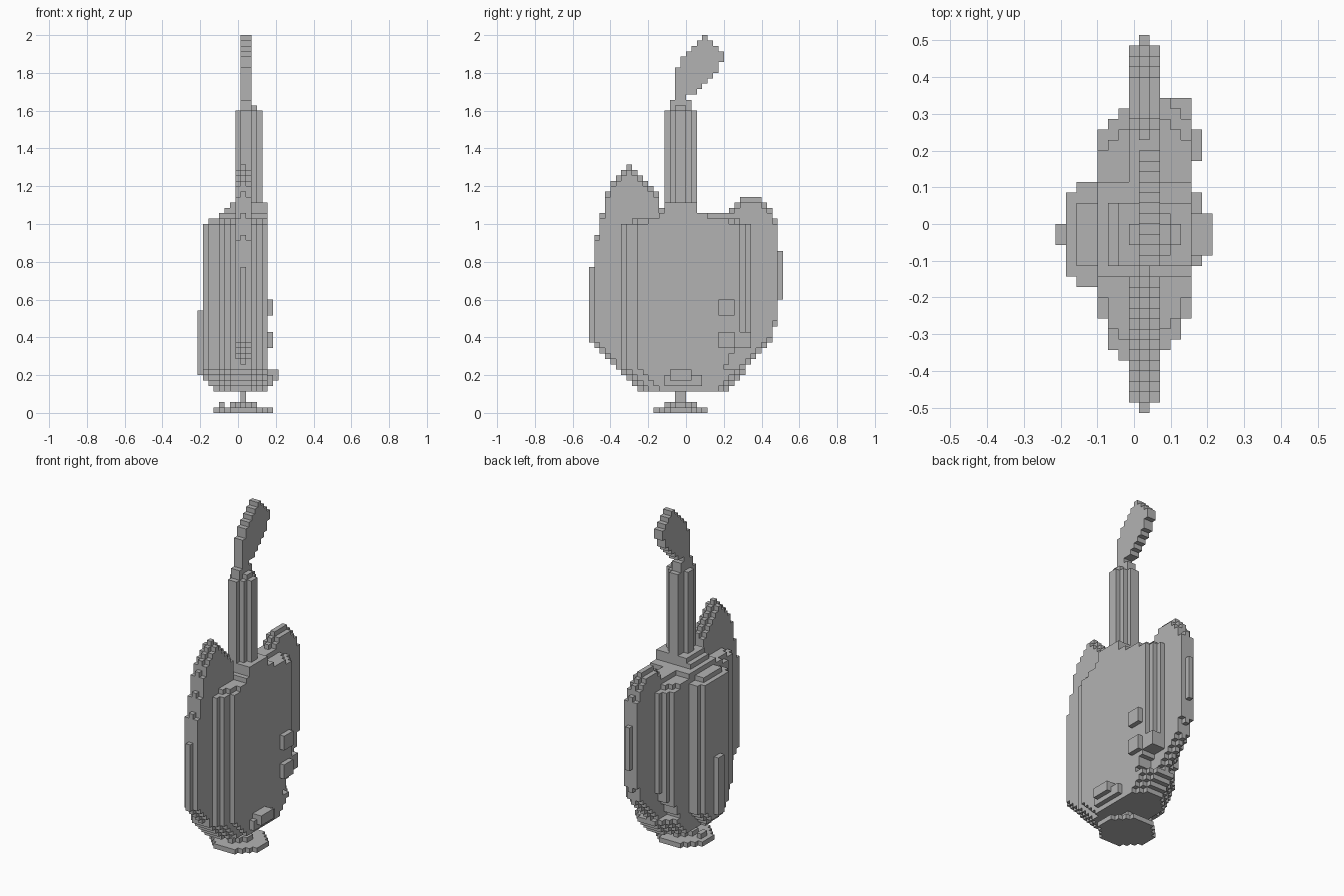
import bpy, bmesh
from mathutils import Vector

cube = bpy.data.objects.get("Cube")
if cube:
    bpy.data.objects.remove(cube, do_unlink=True)

V = 2 / 70                       # size of one block
ORIGIN = Vector((7.5, 18, 0))    # grid point under the model's centre

grey = bpy.data.materials.new("plain_grey")
grey.use_nodes = True
colour = (0.45, 0.45, 0.45, 1)
grey.diffuse_color = colour
grey.node_tree.nodes["Principled BSDF"].inputs["Base Color"].default_value = colour

AXES = [Vector((1, 0, 0)), Vector((0, 1, 0)), Vector((0, 0, 1))]


def blocks(name, boxes):
    """Outer shell of a union of grid boxes (x0, x1, y0, y1, z0, z1)."""
    cells = {(x, y, z) for a, b, c, d, e, f in boxes
             for x in range(a, b) for y in range(c, d) for z in range(e, f)}
    bm = bmesh.new()
    for cell in sorted(cells):
        centre = Vector(cell) + Vector((0.5, 0.5, 0.5))
        for n in range(3):
            for side in (1, -1):
                normal = AXES[n] * side
                if tuple(int(v) for v in Vector(cell) + normal) in cells:
                    continue
                u, w = AXES[(n + 1) % 3] / 2, AXES[(n + 2) % 3] * side / 2
                mid = centre + normal / 2
                corners = (mid - u - w, mid + u - w, mid + u + w, mid - u + w)
                bm.faces.new([bm.verts.new((p - ORIGIN) * V) for p in corners])
    bmesh.ops.remove_doubles(bm, verts=bm.verts, dist=V / 20)
    mesh = bpy.data.meshes.new(name)
    bm.to_mesh(mesh)
    bm.free()
    mesh.materials.append(grey)
    obj = bpy.data.objects.new(name, mesh)
    bpy.context.collection.objects.link(obj)
    return obj


def disc(x0, x1, y0, y1, z0, z1, cuts):
    """Stepped octagon: each cut trims x on the next row in from both ends."""
    boxes = [(x0, x1, y0 + len(cuts), y1 - len(cuts), z0, z1)]
    for i, c in enumerate(cuts):
        for y in (y0 + i, y1 - i - 1):
            boxes.append((x0 + c, x1 - c, y, y + 1, z0, z1))
    return boxes


# Foot and stem
blocks("foot", disc(3, 14, 12, 22, 0, 1, [3, 2, 1]))
blocks("foot_collar", disc(6, 11, 14, 20, 1, 2, [2, 1]) + [(4, 5, 16, 18, 1, 2)])
blocks("stem", [(8, 9, 16, 18, 2, 4)])

# Body: plan as (y0, y1, x0, x1), drawn in towards the bottom and top
PLAN = [(5, 6, 6, 10), (6, 7, 5, 11), (7, 9, 5, 12), (9, 12, 4, 13),
        (12, 13, 2, 13), (13, 21, 1, 13), (21, 22, 2, 13), (22, 27, 4, 13),
        (27, 28, 5, 13), (28, 29, 6, 12), (29, 30, 7, 11)]
span = {y: (a, b) for y0, y1, a, b in PLAN for y in range(y0, y1)}


def layer(z0, z1, shrink, left=0):
    boxes = []
    for y in span:
        near = [span.get(y + s) for s in (-shrink, 0, shrink)]
        if None not in near:
            low = max(z0, 8 + int(1.5 * (y - 24))) if y > 24 and z0 > 7 else z0
            x0 = max(left, max(a for a, b in near))
            boxes.append((x0, min(b for a, b in near), y, y + 1, low, z1))
    return boxes


body = layer(8, 35, 0)
for z in range(4, 8):
    body += layer(z, z + 1, 8 - z, max(0, 7 - z))
body += layer(35, 36, 2, 2)
body += [(4, 13, 13, 22, 36, 37), (7, 10, 11, 26, 36, 37),
         (5, 13, 14, 20, 37, 38), (6, 13, 14, 20, 38, 39)]
blocks("body", body)


# Fins: heights per row, with a raised ridge along the middle
def fin(name, start, lows, tops, tip):
    boxes = []
    for i, (low, top) in enumerate(zip(lows, tops)):
        y = start + i
        boxes.append((8, 9, y, y + 1, low, top))
        if y != tip:
            boxes.append((7, 10, y, y + 1, low + 1, top - 1))
    blocks(name, boxes)


fin("front_fin", 0,
    [13, 12, 11, 10, 9, 9, 7, 6, 5, 5, 5, 5, 5, 5],
    [27, 33, 37, 41, 43, 44, 45, 46, 45, 44, 43, 42, 41, 38], 0)
fin("rear_fin", 25,
    [5, 6, 7, 8, 9, 10, 11, 12, 13, 16, 21],
    [37, 38, 39, 40, 40, 40, 40, 39, 38, 36, 30], 35)

# Neck and its cap
blocks("neck", [(7, 12, 16, 18, 39, 56), (8, 11, 15, 19, 39, 56),
                (8, 10, 14, 20, 39, 56)])
blocks("neck_cap", [(8, 11, 16, 18, 56, 57), (8, 10, 15, 19, 56, 58)])

# Plume: a leaning leaf, one row span per height
PLUME = [(16, 18), (16, 20), (16, 21), (16, 22), (16, 23), (16, 24),
         (17, 24), (17, 25), (18, 25), (19, 24), (20, 23), (21, 22)]
plume = [(8, 10, a, b, 58 + i, 59 + i) for i, (a, b) in enumerate(PLUME)]
blocks("plume", plume)

# Small blocks on the sides
for name, z in (("lower_peg", 12), ("upper_peg", 18)):
    blocks(name, [(13, 14, 24, 27, z, z + 3)])
blocks("side_corner", [(10, 13, 28, 30, 12, 15)])
blocks("side_strip", [(0, 1, 16, 18, 7, 19)])
blocks("side_knob", [(13, 14, 14, 21, 5, 7), (13, 15, 15, 19, 6, 8)])
